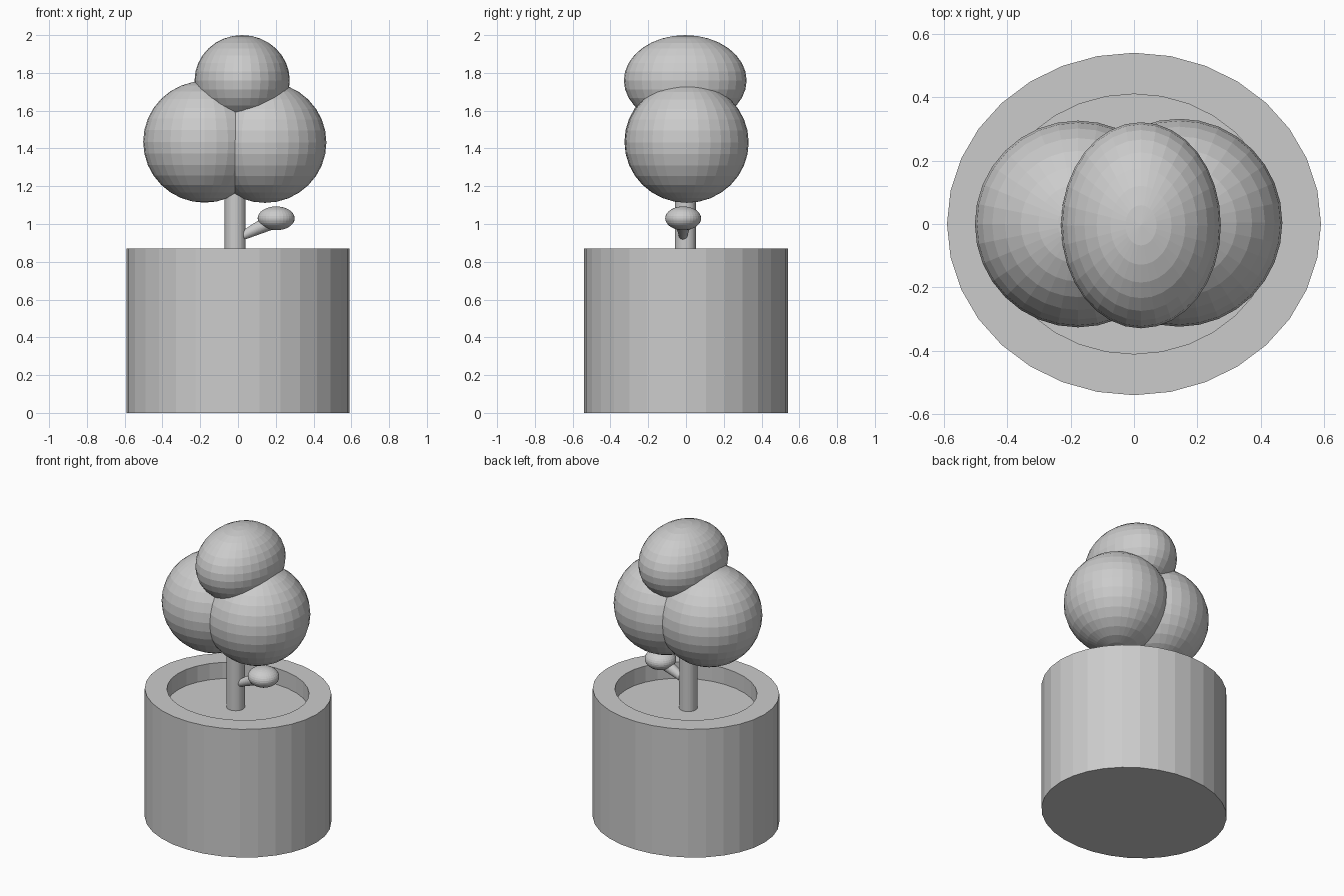
import bpy, bmesh, math
from mathutils import Vector, Matrix

if "Cube" in bpy.data.objects:
    bpy.data.objects.remove(bpy.data.objects["Cube"])

grey = bpy.data.materials.new("plain grey")
grey.diffuse_color = (0.6, 0.6, 0.6, 1)
grey.use_nodes = True
grey.node_tree.nodes["Principled BSDF"].inputs["Base Color"].default_value = grey.diffuse_color


def finish(name, bm):
    bmesh.ops.recalc_face_normals(bm, faces=bm.faces)
    mesh = bpy.data.meshes.new(name)
    bm.to_mesh(mesh)
    bm.free()
    mesh.materials.append(grey)
    obj = bpy.data.objects.new(name, mesh)
    bpy.context.collection.objects.link(obj)
    return obj


def ellipsoid(name, centre, radii):
    bm = bmesh.new()
    m = Matrix.Translation(centre) @ Matrix.Diagonal((*radii, 1))
    bmesh.ops.create_uvsphere(bm, u_segments=32, v_segments=16, radius=1, matrix=m)
    return finish(name, bm)


def rod(name, start, end, r1, r2):
    a, b = Vector(start), Vector(end)
    bm = bmesh.new()
    m = Matrix.Translation((a + b) / 2) @ (b - a).to_track_quat('Z', 'Y').to_matrix().to_4x4()
    bmesh.ops.create_cone(bm, cap_ends=True, segments=32, radius1=r1, radius2=r2,
                          depth=(b - a).length, matrix=m)
    return finish(name, bm)


# Oval pot: outer wall, rim and sunken soil from four stacked rings
bm = bmesh.new()
rings = []
for rx, ry, z in [(0.59, 0.54, 0), (0.59, 0.54, 0.87), (0.45, 0.41, 0.87), (0.45, 0.41, 0.76)]:
    rings.append([bm.verts.new((rx * math.cos(i * math.tau / 32),
                                ry * math.sin(i * math.tau / 32), z)) for i in range(32)])
for low, high in zip(rings, rings[1:]):
    for i in range(32):
        j = (i + 1) % 32
        bm.faces.new((low[i], low[j], high[j], high[i]))
bm.faces.new(rings[0][::-1])
bm.faces.new(rings[-1])
finish("pot", bm)

# Trunk and side twig, which widens towards its leaf
rod("trunk", (-0.015, -0.003, 0.755), (-0.015, -0.003, 1.4), 0.056, 0.056)
rod("twig", (0.02, -0.015, 0.935), (0.19, -0.015, 1.02), 0.022, 0.045)
ellipsoid("twig_leaf", (0.202, -0.015, 1.03), (0.098, 0.095, 0.063))

# Crown of three overlapping balls
ellipsoid("crown_left", (-0.177, 0, 1.435), (0.325, 0.326, 0.322))
ellipsoid("crown_right", (0.143, 0.004, 1.432), (0.325, 0.328, 0.32))
ellipsoid("crown_top", (0.022, -0.004, 1.76), (0.252, 0.325, 0.24))
